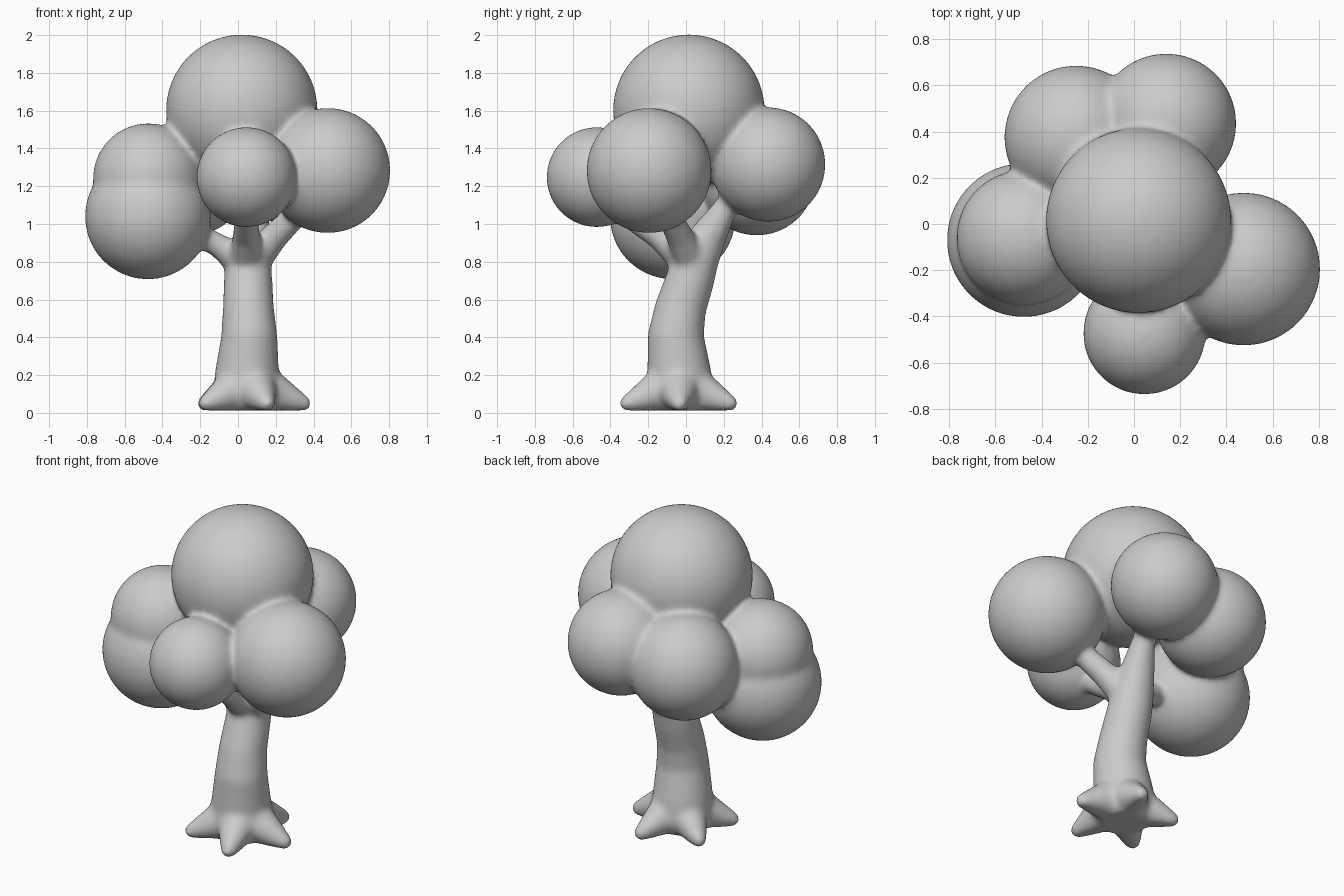
import bpy, bmesh
from math import cos, sin, radians
from mathutils import Vector, Matrix

if "Cube" in bpy.data.objects:
    bpy.data.objects.remove(bpy.data.objects["Cube"])

bm = bmesh.new()


def ball(p, r, sub=3):
    bmesh.ops.create_icosphere(bm, subdivisions=sub, radius=r,
                               matrix=Matrix.Translation(p))


def limb(points, steps=10):
    """Tapered limb: a chain of overlapping balls through (x, y, z, radius)."""
    for a, b in zip(points, points[1:]):
        a, b = Vector(a), Vector(b)
        for i in range(steps + 1):
            q = a.lerp(b, i / steps)
            ball(q.xyz, q.w)


# Trunk, bending towards the back as it rises
limb([(.05, -.035, .13, .18), (.047, -.035, .2, .172), (.06, -.055, .4, .15),
      (.055, -.03, .55, .137), (.053, .02, .7, .13), (.055, .05, .8, .122)])

# Five roots in a star
for deg in (1, 73, 145, 217, 289):
    c, s = cos(radians(deg)), sin(radians(deg))
    limb([(.06 + d * c, -.04 + d * s, z, r) for d, z, r in
          ((.05, .14, .13), (.19, .085, .08), (.285, .05, .045))])

# Branches: back, right, left, front
limb([(.055, .05, .8, .122), (.07, .11, .92, .1), (.1, .205, 1.08, .066), (.13, .33, 1.2, .055)])
limb([(.08, .03, .8, .09), (.19, -.03, .93, .075), (.38, -.13, 1.12, .06)])
limb([(.03, .03, .79, .09), (-.1, 0, .885, .065), (-.25, -.03, .96, .06)])
limb([(.05, .02, .8, .1), (.045, -.13, .93, .075), (.04, -.36, 1.08, .06)])

# Flat underside of the roots
for v in bm.verts:
    v.co.z = max(v.co.z, .012)

# Foliage balls
for x, y, z, r in ((.02, .015, 1.602, .398), (.475, -.195, 1.283, .328),
                   (.045, -.473, 1.248, .262), (-.477, -.07, 1.04, .33),
                   (-.475, -.06, 1.24, .29), (-.25, .375, 1.25, .308),
                   (.14, .435, 1.315, .3)):
    ball((x, y, z), r + .003, 5)

me = bpy.data.meshes.new("tree")
bm.to_mesh(me)
bm.free()
tree = bpy.data.objects.new("tree", me)
bpy.context.collection.objects.link(tree)

# Fuse into one skin and soften the joints
rm = tree.modifiers.new("fuse", 'REMESH')
rm.mode = 'VOXEL'
rm.voxel_size = .014
rm.use_smooth_shade = True
sm = tree.modifiers.new("soften", 'SMOOTH')
sm.factor = .5
sm.iterations = 20
